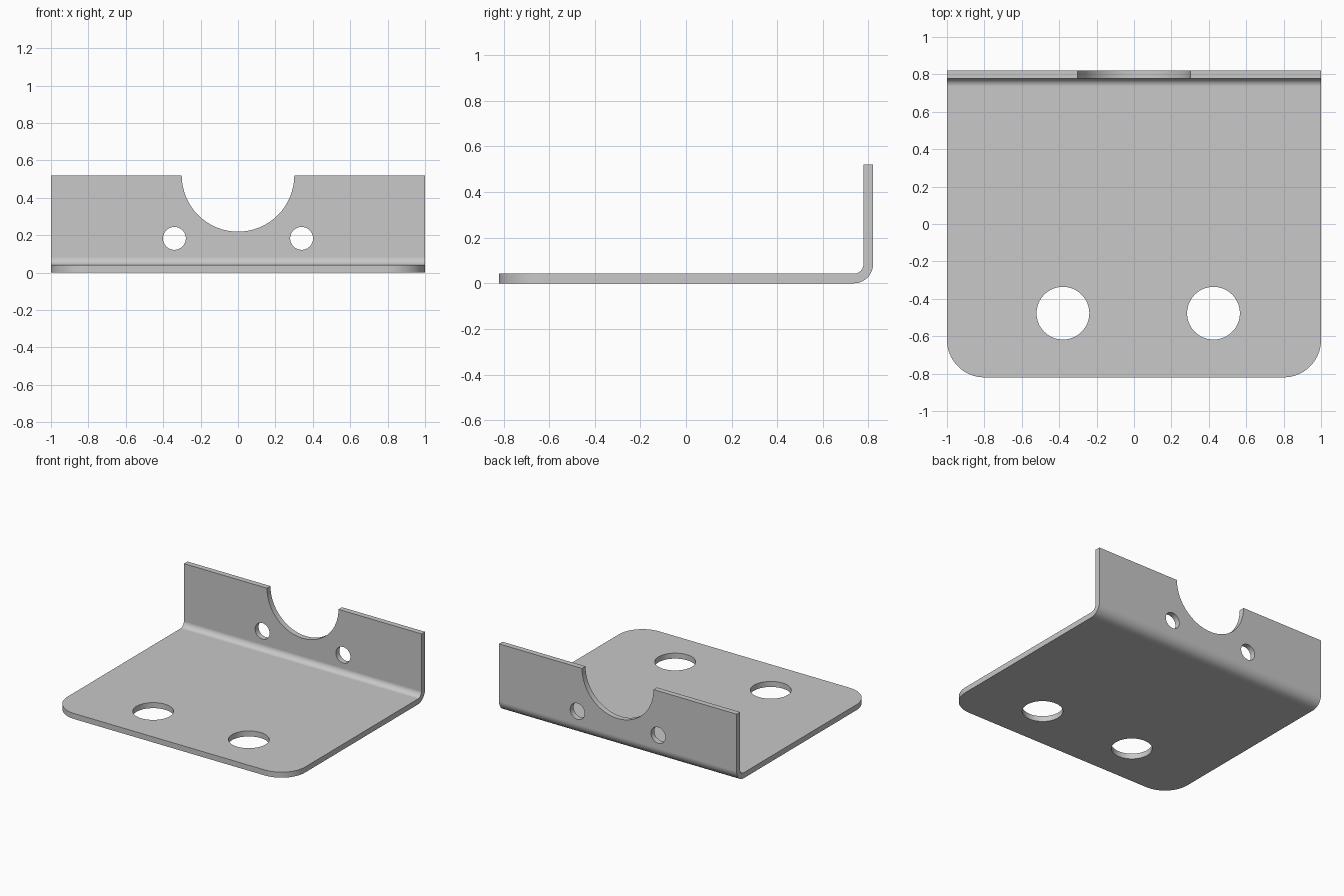
import bpy, bmesh
from math import sin, cos, pi
from mathutils import Matrix, Vector

cube = bpy.data.objects.get("Cube")
if cube:
    bpy.data.objects.remove(cube, do_unlink=True)

HALF_X, HALF_Y, HEIGHT = 1.0, 0.82, 0.52
THICK, INNER_R, CORNER_R = 0.042, 0.042, 0.2
OUTER_R = INNER_R + THICK
BEND_STEPS = 12


def new_object(name, bm):
    mesh = bpy.data.meshes.new(name)
    bm.to_mesh(mesh)
    bm.free()
    obj = bpy.data.objects.new(name, mesh)
    bpy.context.collection.objects.link(obj)
    return obj


def bend(radius):
    """Quarter arc from the base plate up into the wall."""
    cy, cz = HALF_Y - OUTER_R, OUTER_R
    angles = [pi / 2 * i / BEND_STEPS for i in range(BEND_STEPS + 1)]
    return [(cy + radius * sin(a), cz - radius * cos(a)) for a in angles]


# Bent sheet: side profile swept across the width
profile = [(-HALF_Y, 0)] + bend(OUTER_R)
profile += [(HALF_Y, HEIGHT), (HALF_Y - THICK, HEIGHT)]
profile += bend(INNER_R)[::-1] + [(-HALF_Y, THICK)]
bm = bmesh.new()
side = bm.faces.new([bm.verts.new((-HALF_X, y, z)) for y, z in profile])
swept = bmesh.ops.extrude_face_region(bm, geom=[side])
bmesh.ops.translate(bm, vec=(2 * HALF_X, 0, 0),
                    verts=[v for v in swept["geom"] if isinstance(v, bmesh.types.BMVert)])

# Rounded front corners of the base
corners = [e for e in bm.edges
           if all(v.co.y < -HALF_Y + 0.001 for v in e.verts)
           and abs(e.verts[0].co.x - e.verts[1].co.x) < 0.001]
bmesh.ops.bevel(bm, geom=corners, offset=CORNER_R, segments=16,
                profile=0.5, affect='EDGES', clamp_overlap=False)
bmesh.ops.recalc_face_normals(bm, faces=bm.faces)
bracket = new_object("bracket", bm)


def drill(centre, radius, axis):
    """Cut a round hole through the sheet along the given axis."""
    cutter_bm = bmesh.new()
    turn = Matrix.Rotation(pi / 2, 4, 'X') if axis == 'Y' else Matrix()
    bmesh.ops.create_cone(cutter_bm, cap_ends=True, segments=64, radius1=radius,
                          radius2=radius, depth=0.3,
                          matrix=Matrix.Translation(Vector(centre)) @ turn)
    cutter = new_object("hole_cutter", cutter_bm)
    cutter.hide_render = True
    mod = bracket.modifiers.new("hole", 'BOOLEAN')
    mod.operation, mod.solver, mod.object = 'DIFFERENCE', 'EXACT', cutter
    bpy.ops.object.modifier_apply(modifier=mod.name)
    bpy.data.objects.remove(cutter, do_unlink=True)


bpy.ops.object.select_all(action='DESELECT')
bracket.select_set(True)
bpy.context.view_layer.objects.active = bracket

# Base holes, sitting slightly off centre
for x in (-0.38, 0.425):
    drill((x, -0.477, 0), 0.141, 'Z')
# Wall screw holes and the round notch in the top edge
for x in (-0.34, 0.34):
    drill((x, HALF_Y, 0.183), 0.061, 'Y')
drill((0, HALF_Y, HEIGHT), 0.301, 'Y')

# Plain metal colour
metal = bpy.data.materials.new("grey metal")
metal.use_nodes = True
colour = (0.58, 0.58, 0.58, 1)
metal.diffuse_color = colour
metal.node_tree.nodes["Principled BSDF"].inputs["Base Color"].default_value = colour
bracket.data.materials.clear()
bracket.data.materials.append(metal)

# Smooth bend and holes, crisp sheet edges
bpy.ops.object.shade_smooth_by_angle(angle=pi / 6)
weighted = bracket.modifiers.new("flat faces", 'WEIGHTED_NORMAL')
weighted.keep_sharp = True
